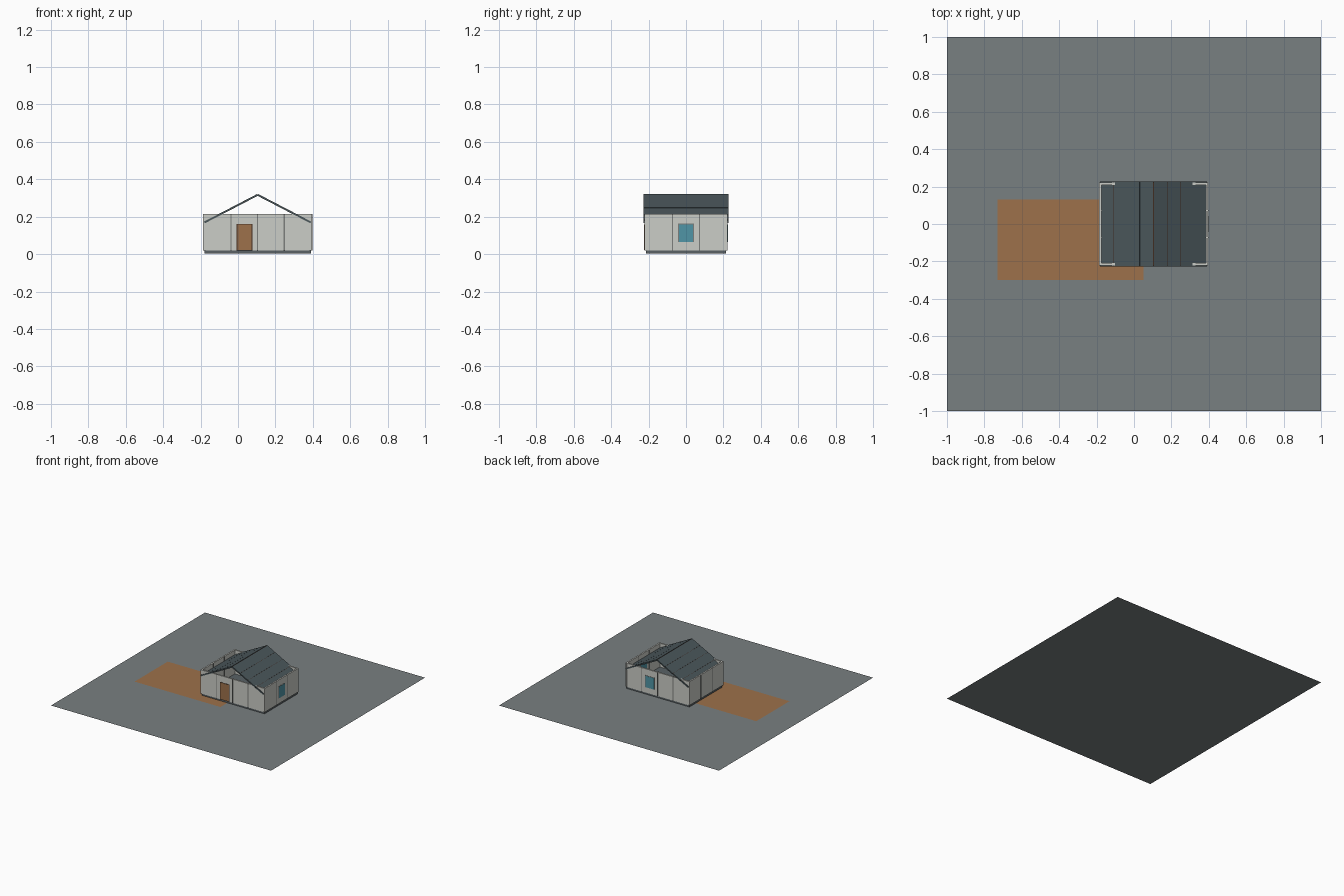
import bpy, math

if "Cube" in bpy.data.objects:
    bpy.data.objects.remove(bpy.data.objects["Cube"])

CX = 0.105          # house centre in x
HX, HY = 0.285, 0.215   # wall centre-line half sizes
WB, WT = 0.02, 0.215    # wall bottom and top
TH = 0.012


def mat(name, c):
    m = bpy.data.materials.new(name)
    m.diffuse_color = (*c, 1)
    m.use_nodes = True
    m.node_tree.nodes["Principled BSDF"].inputs["Base Color"].default_value = m.diffuse_color
    return m


GROUND = mat("ground_grey", (0.19, 0.215, 0.22))
DIRT = mat("dirt_brown", (0.34, 0.165, 0.07))
WALL = mat("wall_white", (0.6, 0.61, 0.57))
TRIM = mat("trim_grey", (0.2, 0.21, 0.2))
ROOF = mat("roof_slate", (0.07, 0.095, 0.105))
BASE = mat("base_slate", (0.1, 0.12, 0.13))
WOOD = mat("door_brown", (0.34, 0.165, 0.07))
DARK = mat("dark_brown", (0.05, 0.025, 0.015))
GLASS = mat("window_teal", (0.08, 0.3, 0.38))


def plane(name, x0, x1, y0, y1, z, m):
    me = bpy.data.meshes.new(name)
    me.from_pydata([(x0, y0, z), (x1, y0, z), (x1, y1, z), (x0, y1, z)], [], [(0, 1, 2, 3)])
    me.materials.append(m)
    ob = bpy.data.objects.new(name, me)
    bpy.context.collection.objects.link(ob)
    return ob


def box(name, loc, size, m, tilt=0):
    bpy.ops.mesh.primitive_cube_add(size=1, location=loc, rotation=(0, tilt, 0))
    ob = bpy.context.object
    ob.name = name
    ob.scale = size
    ob.data.materials.append(m)
    return ob


def on_wall(name, side, u, z, w, h, depth, m, out=0.0):
    """Box on a wall; u runs along the wall, out pushes it outward."""
    s = 1 if side in ("right", "back") else -1
    if side in ("front", "back"):
        return box(name, (CX + u, s * (HY + out), z), (w, depth, h), m)
    return box(name, (CX + s * (HX + out), u, z), (depth, w, h), m)


# Ground and dirt patch
plane("ground", -1, 1, -1, 1, 0, GROUND)
plane("dirt_patch", -0.73, 0.05, -0.30, 0.13, 0.0015, DIRT)

# Foundation slab
box("foundation", (CX, 0, 0.0115), (2 * HX, 2 * HY - 0.004, 0.017), BASE)

# Wall panels with battens over the seams
zc, zh = (WB + WT) / 2, WT - WB
for side, n, length in (("front", 4, 2 * HX), ("back", 4, 2 * HX),
                        ("left", 3, 2 * HY), ("right", 3, 2 * HY)):
    step = length / n
    for i in range(n):
        u = -length / 2 + step * (i + 0.5)
        on_wall(f"{side}_wall_panel_{i}", side, u, zc, step - 0.001, zh, TH, WALL)
    for i in range(1, n):
        on_wall(f"{side}_batten_{i}", side, -length / 2 + step * i, zc, 0.006, zh, TH + 0.004, TRIM)

# Corner posts
for sx in (-1, 1):
    for sy in (-1, 1):
        box("corner_post", (CX + sx * HX, sy * HY, zc), (TH + 0.001, TH + 0.001, zh), WALL)

# Door and windows with thin dark frames
on_wall("door_frame", "front", -0.07, 0.091, 0.084, 0.142, 0.015, DARK)
on_wall("door", "front", -0.07, 0.09, 0.076, 0.138, 0.017, WOOD)
for side, u in (("right", 0), ("back", 0.07)):
    on_wall(side + "_window_frame", side, u, 0.1135, 0.084, 0.098, 0.015, TRIM)
    on_wall(side + "_window", side, u, 0.112, 0.077, 0.093, 0.017, GLASS)

# Roof: four sloping panels on each side, with seam strips
rise, run = 0.148, 0.285
ang = math.atan2(rise, run)
slope = math.hypot(rise, run)
for s in (-1, 1):
    for i in range(4):
        t = (i + 0.5) / 4
        box(f"roof_panel_{i}", (CX + s * run * t, 0, 0.317 - rise * t),
            (slope / 4 - 0.002, 0.456, 0.01), ROOF, s * ang)
    for i in range(1, 4):
        t = i / 4
        box(f"roof_seam_{i}", (CX + s * run * t, 0, 0.317 - rise * t),
            (0.003, 0.45, 0.008), DARK, s * ang)
# Ridge strip
box("ridge_strip", (CX, 0, 0.315), (0.008, 0.45, 0.008), DARK)
